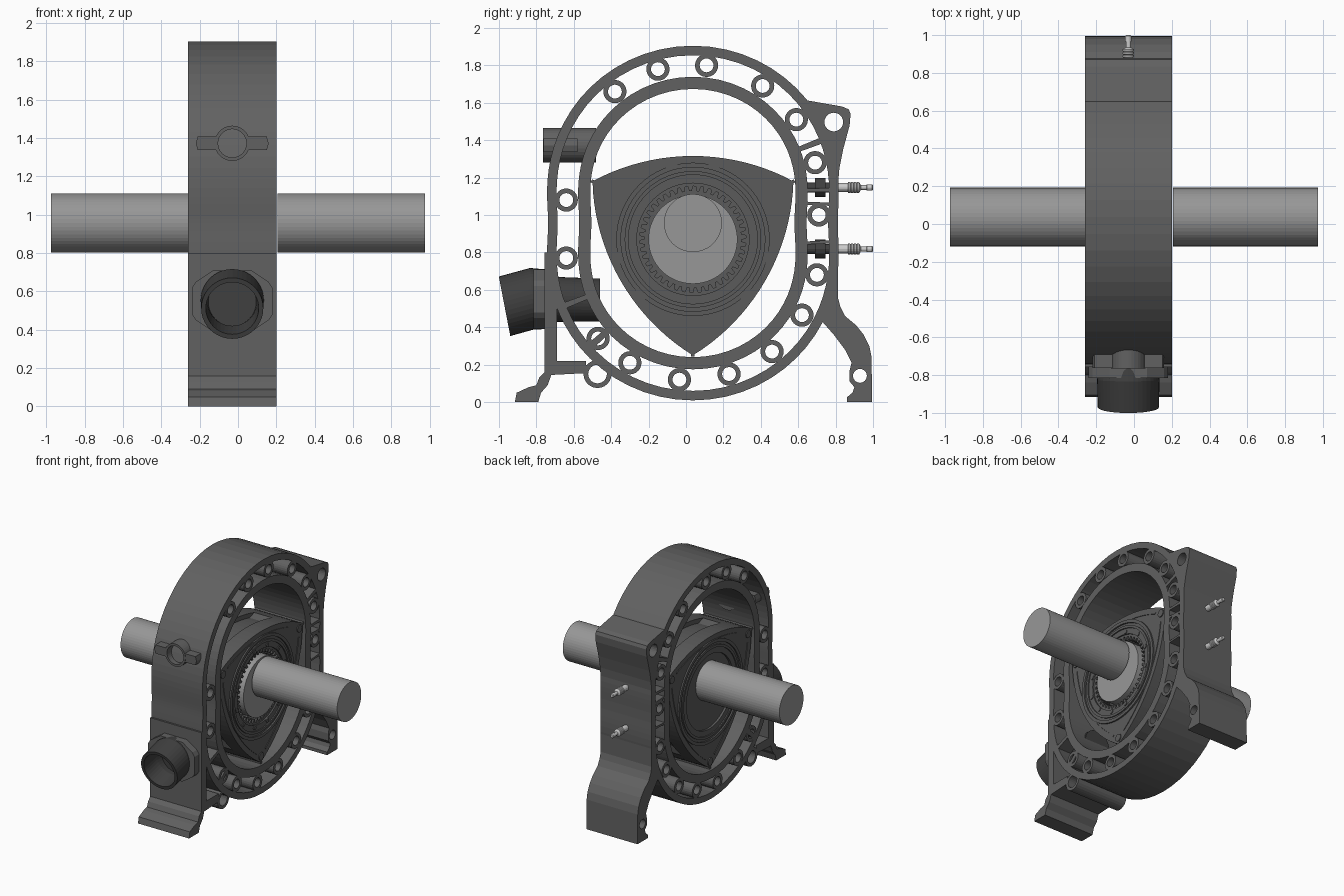
import bpy, bmesh
from math import sin, cos, tau, radians

cube = bpy.data.objects.get("Cube")
if cube:
    bpy.data.objects.remove(cube, do_unlink=True)

MID = -0.03                      # middle plane of the housing
BACK, FRONT = -0.26, 0.20        # housing faces along x
CY, CZ = 0.037, 0.957            # shaft centre
RAD, ECC = 0.63, 0.087           # rotor radius and eccentricity
RZ = CZ - ECC                    # rotor centre height


def material(name, v, rough=0.6):
    m = bpy.data.materials.new(name)
    m.use_nodes = True
    m.diffuse_color = (v, v, v, 1)
    node = m.node_tree.nodes["Principled BSDF"]
    node.inputs["Base Color"].default_value = (v, v, v, 1)
    node.inputs["Roughness"].default_value = rough
    return m


housing_grey = material("housing dark grey", 0.12)
rotor_grey = material("rotor dark grey", 0.105)
steel = material("shaft steel", 0.31)
black = material("pipe black", 0.05)
bright = material("bright plug metal", 0.6)


def add_object(name, bm, mat):
    bmesh.ops.recalc_face_normals(bm, faces=bm.faces)
    mesh = bpy.data.meshes.new(name)
    bm.to_mesh(mesh)
    bm.free()
    mesh.materials.clear()
    mesh.materials.append(mat)
    for p in mesh.polygons:
        p.use_smooth = False
        p.material_index = 0
    ob = bpy.data.objects.new(name, mesh)
    bpy.context.collection.objects.link(ob)
    return ob


def prism(name, loops, lo, hi, mat, axis="X"):
    """Fill nested outlines (inner ones become holes) and extrude along an axis."""
    curve = bpy.data.curves.new(name + " outline", "CURVE")
    curve.dimensions = "2D"
    curve.fill_mode = "BOTH"
    curve.extrude = (hi - lo) / 2
    for loop in loops:
        sp = curve.splines.new("POLY")
        sp.points.add(len(loop) - 1)
        for p, (u, v) in zip(sp.points, loop):
            p.co = (u, v, 0, 1)
        sp.use_cyclic_u = True
    tmp = bpy.data.objects.new(name + " outline", curve)
    bpy.context.collection.objects.link(tmp)
    bpy.context.view_layer.update()
    dg = bpy.context.evaluated_depsgraph_get()
    mesh = bpy.data.meshes.new_from_object(tmp.evaluated_get(dg))
    bm = bmesh.new()
    bm.from_mesh(mesh)
    bpy.data.objects.remove(tmp, do_unlink=True)
    bpy.data.curves.remove(curve)
    bpy.data.meshes.remove(mesh)
    bmesh.ops.remove_doubles(bm, verts=bm.verts, dist=1e-5)
    mid = (lo + hi) / 2
    for v in bm.verts:
        a, b, c = v.co
        v.co = (mid + c, a, b) if axis == "X" else (a, mid - c, b)
    return add_object(name, bm, mat)


def lathe(name, rings, mat, n=32):
    """Skin circles (y, z, radius, tilt) standing across the y axis."""
    bm = bmesh.new()
    rows = []
    for y, z, r, tilt in rings:
        rows.append([bm.verts.new((MID + r * cos(t), y + r * sin(t) * sin(tilt),
                                   z + r * sin(t) * cos(tilt)))
                     for t in (tau * i / n for i in range(n))])
    for a, b in zip(rows, rows[1:]):
        for i in range(n):
            j = (i + 1) % n
            bm.faces.new((a[i], a[j], b[j], b[i]))
    bm.faces.new(rows[0])
    bm.faces.new(rows[-1])
    return add_object(name, bm, mat)


def circle(y, z, r, n=24):
    return [(y + r * cos(tau * i / n), z + r * sin(tau * i / n)) for i in range(n)]


def chamber(a, d):
    """Point on the chamber curve at angle a, moved outward by d."""
    y, z = ECC * sin(3 * a) + RAD * sin(a), ECC * cos(3 * a) + RAD * cos(a)
    ty, tz = 3 * ECC * cos(3 * a) + RAD * cos(a), -3 * ECC * sin(3 * a) - RAD * sin(a)
    k = d / (ty * ty + tz * tz) ** 0.5
    return CY + y - tz * k, CZ + z + ty * k


def oval(d, n=88):
    return [chamber(tau * i / n, d) for i in range(n)]


# Housing walls: chamber liner and outer shell
prism("chamber_liner", [oval(0.065), oval(0)], BACK, FRONT, housing_grey)
prism("outer_shell", [oval(0.231), oval(0.18)], BACK, FRONT, housing_grey)

# Bolt bosses between the walls
bosses = [(-.64, 1.08), (-.64, .77), (-.38, 1.66), (-.15, 1.78), (.11, 1.8), (.41, 1.69),
          (.59, 1.51), (.69, 1.28), (.71, 1), (.70, .68), (.62, .465), (.46, .27),
          (.23, .15), (-.035, .12), (-.30, .21), (-.47, .34)]
for y, z in bosses:
    prism("bolt_boss", [circle(y, z, .062), circle(y, z, .037)], BACK, FRONT, housing_grey)

# Thin ribs between the walls
for deg in (46, 66, 74, 106, 211, 226):
    a, w = radians(deg), 0.018
    prism("rib", [[chamber(a - w, .05), chamber(a + w, .05), chamber(a + w, .2),
                   chamber(a - w, .2)]], BACK, FRONT, housing_grey)

# Rear bracket with mounting ear and foot
bracket = [(.635, 1.615), (.835, 1.58), (.87, 1.565), (.88, 1.54), (.875, 1.48), (.84, 1.35),
           (.82, 1.25), (.812, 1.15), (.812, .56), (.825, .51), (.85, .46), (.91, .41),
           (.95, .36), (.98, .3), (.992, .24), (.995, 0), (.86, 0), (.86, .025), (.89, .05),
           (.9, .08), (.875, .11), (.875, .17), (.885, .21), (.85, .28), (.79, .36), (.72, .44)]
bracket += [chamber(radians(d), .2) for d in range(140, 32, -5)]
prism("rear_bracket", [bracket, circle(.79, 1.497, .05), circle(.93, .14, .037)],
      BACK, FRONT, housing_grey)

# Front port wall and foot
foot = [(-.757, .8), (-.757, .16), (-.785, .13), (-.8, .09), (-.84, .08), (-.905, .05),
        (-.915, 0), (-.79, 0), (-.775, .05), (-.74, .09), (-.72, .145), (-.53, .155),
        (-.535, .22), (-.69, .22), (-.69, .8)]
prism("front_foot_wall", [foot], BACK, FRONT, housing_grey)
prism("foot_boss", [circle(-.473, .15, .075), circle(-.473, .15, .05)],
      BACK, FRONT, housing_grey)


# Rotor: three bulging flanks, with a shallow pocket in the middle layer
HALF, BULGE, CENTRE = 0.492, 1.1356, -0.69


def flank(k, inset=0, span=1.0, pocket=0.0, n=20):
    pts, phi = [], tau * k / 3
    for i in range(n + 1):
        t = span * (2 * i / n - 1)
        r = BULGE - inset - (pocket if abs(t) < 0.55 else 0)
        u, v = r * sin(t * HALF), r * cos(t * HALF) + CENTRE
        pts.append((CY + u * cos(phi) + v * sin(phi), RZ - u * sin(phi) + v * cos(phi)))
    return pts


def triangle(pocket):
    return [p for k in range(3) for p in flank(k, pocket=pocket)[:-1]]


def ring(name, r1, r0, lo, hi, mat):
    prism(name, [circle(CY, RZ, r1, 64), circle(CY, RZ, r0, 64)], lo, hi, mat)


R_BACK, R_FRONT = -0.24, 0.18
for lo, hi, pocket in ((R_BACK, -.11, 0), (-.11, .05, .035), (.05, R_FRONT, 0)):
    prism("rotor_body", [triangle(pocket), circle(CY, RZ, .3, 64)], lo, hi, rotor_grey)

# Seals on both rotor faces
for face, s in ((R_FRONT, 1), (R_BACK, -1)):
    def span(h):
        return sorted((face - s * .004, face + s * h))
    ring("oil_seal_outer", .41, .385, *span(.012), rotor_grey)
    ring("oil_seal_inner", .365, .345, *span(.009), rotor_grey)
    for k in range(3):
        strip = flank(k, .04, .82) + flank(k, .052, .82)[::-1]
        prism("side_seal", [strip], *span(.005), rotor_grey)
        tip = tau * (k + .5) / 3
        prism("corner_seal", [circle(CY + .567 * sin(tip), RZ + .567 * cos(tip), .03)],
              *span(.008), rotor_grey)

# Apex seals at the rotor tips
for k in range(3):
    t = tau * (k + .5) / 3
    blade = [(CY + r * sin(t) + w * cos(t), RZ + r * cos(t) - w * sin(t))
             for r, w in ((.58, -.009), (.58, .009), (.627, .009), (.627, -.009))]
    prism("apex_seal", [blade], R_BACK - .005, R_FRONT + .005, rotor_grey)

# Internal gear with its ring of pins
teeth = [(CY + r * sin(a), RZ + r * cos(a)) for i in range(42)
         for r, a in ((r, tau * (i + f) / 42)
                      for r, f in ((.284, 0), (.284, .35), (.258, .5), (.258, .85)))]
prism("ring_gear", [circle(CY, RZ, .302, 64), teeth], .08, .168, rotor_grey)
for i in range(12):
    a = tau * (i + .5) / 12
    prism("gear_pin", [circle(CY + .318 * sin(a), RZ + .318 * cos(a), .017, 12)],
          R_FRONT - .004, R_FRONT + .006, rotor_grey)
prism("rotor_rear_plate", [circle(CY, RZ, .302, 64)], -.222, -.2, rotor_grey)

# Eccentric and shaft
prism("eccentric", [circle(CY, RZ, .238, 64)], -.2, .19, steel)
prism("shaft_left", [circle(CY, CZ, .155, 48)], .207, .975, steel)
prism("shaft_right", [circle(CY, CZ, .155, 48)], -.975, -.21, steel)

# Upper port: sleeve with two wings
lathe("upper_port_sleeve", [(-.6, 1.373, .074, 0), (-.765, 1.373, .074, 0),
                            (-.765, 1.373, .092, 0), (-.48, 1.373, .092, 0)], housing_grey)
for s in (-1, 1):
    wing = [(MID + s * u, 1.373 + v) for u, v in
            ((.08, -.035), (.18, -.035), (.19, 0), (.18, .035), (.08, .035))]
    prism("upper_port_wing", [wing], -.762, -.58, housing_grey, "Y")

# Lower port: bent hollow pipe and its flange
lathe("lower_port_pipe", [(-.762, .545, .125, 0), (-.82, .55, .13, -.1), (-.97, .512, .138, -.19),
                          (-.97, .512, .162, -.19), (-.825, .552, .165, -.05),
                          (-.757, .55, .16, 0), (-.69, .549, .12, 0), (-.46, .545, .115, 0)],
      black, 40)
plate = [(.1, -.16), (.19, -.1), (.21, -.07), (.21, .07), (.19, .1), (.1, .16)]
plate = [(MID + u, .55 + v) for u, v in plate + [(-u, -v) for u, v in plate]]
prism("lower_port_flange", [plate, circle(MID, .55, .14)], -.815, -.757, housing_grey, "Y")

# Two ignition plugs: dark seat inside the wall, bright body outside
for z in (1.147, .818):
    seat = [(.64, .026), (.69, .026), (.69, .05), (.745, .05), (.745, .026), (.815, .026)]
    lathe("plug_seat", [(y, z, r, 0) for y, r in seat], black, 12)
    body = [(.81, .024), (.865, .024)]
    for i in range(4):
        body += [(.868 + i * .016, .03), (.877 + i * .016, .03), (.88 + i * .016, .025)]
    body += [(.935, .013), (.965, .013), (.967, .017), (.995, .017), (1, .012)]
    lathe("plug_body", [(y, z, r, 0) for y, r in body], bright, 16)
